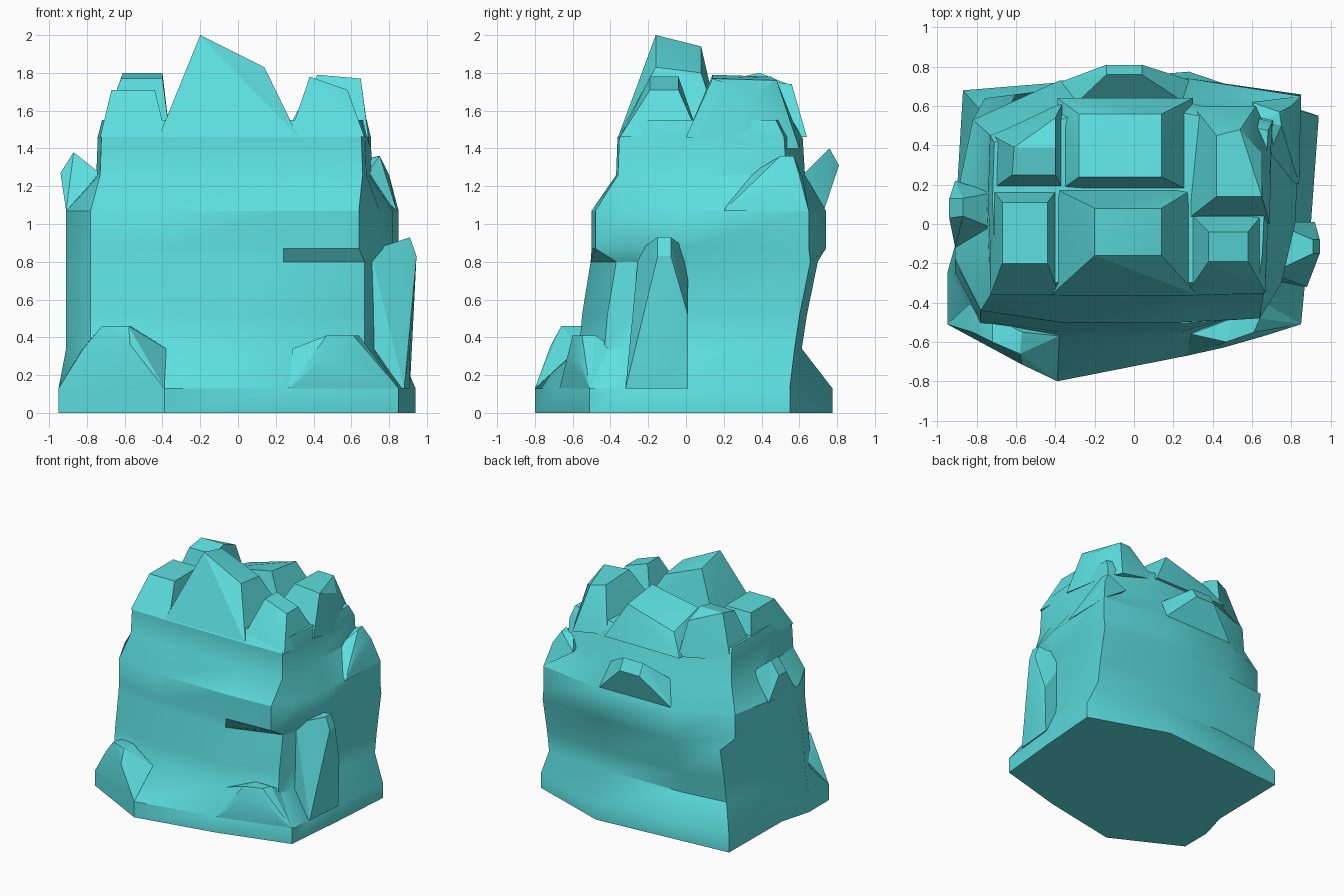
import bpy
import bmesh
import math

default_cube = bpy.data.objects.get("Cube")
if default_cube:
    bpy.data.objects.remove(default_cube, do_unlink=True)

# Single turquoise stone material
stone = bpy.data.materials.new("turquoise_stone")
stone.use_nodes = True
stone_color = (0.11, 0.74, 0.75, 1.0)
stone.diffuse_color = stone_color
stone.node_tree.nodes["Principled BSDF"].inputs["Base Color"].default_value = stone_color


def finish(name, bm, angle):
    """Turn a bmesh into a shaded, coloured object."""
    bmesh.ops.recalc_face_normals(bm, faces=bm.faces)
    mesh = bpy.data.meshes.new(name)
    bm.to_mesh(mesh)
    bm.free()
    mesh.materials.append(stone)
    obj = bpy.data.objects.new(name, mesh)
    bpy.context.collection.objects.link(obj)
    bpy.ops.object.select_all(action="DESELECT")
    obj.select_set(True)
    bpy.context.view_layer.objects.active = obj
    bpy.ops.object.shade_smooth_by_angle(angle=math.radians(angle))
    return obj


def chunk(name, points):
    """Convex faceted lump of rock around a few corner points."""
    bm = bmesh.new()
    for point in points:
        bm.verts.new(point)
    bmesh.ops.convex_hull(bm, input=bm.verts)
    loose = [v for v in bm.verts if not v.link_faces]
    bmesh.ops.delete(bm, geom=loose, context="VERTS")
    bmesh.ops.dissolve_limit(bm, angle_limit=math.radians(4),
                             verts=bm.verts, edges=bm.edges)
    return finish(name, bm, 20)


def crag(name, base, top, heights):
    """Tapered block: base and top are (x0, x1, y0, y1); heights per top corner."""
    def corners(rect):
        x0, x1, y0, y1 = rect
        return [(x0, y0), (x1, y0), (x1, y1), (x0, y1)]
    points = [(x, y, 1.46) for x, y in corners(base)]
    points += [(x, y, z) for (x, y), z in zip(corners(top), heights)]
    return chunk(name, points)


# Body outlines, counter-clockwise from the front corner on the +x side
foot = [(.85, -.51), (.87, -.3), (.9, 0), (.94, .55), (.28, .775), (-.38, .72),
        (-.87, .68), (-.88, 0), (-.95, -.25), (-.95, -.51), (-.39, -.8), (.27, -.67)]
wall = [(.67, -.36), (.71, -.24), (.8, .05), (.85, .7), (.28, .74), (-.38, .73),
        (-.76, .68), (-.91, .1), (-.91, -.18), (-.78, -.44), (-.38, -.5), (.24, -.5)]
shoulder = [(.66, -.36), (.68, -.2), (.69, .05), (.71, .53), (.28, .63), (-.32, .62),
            (-.74, .46), (-.75, .12), (-.74, -.1), (-.73, -.36), (-.38, -.37), (.3, -.37)]

# The upper wall overhangs the recess at the front corner
bulge = [(.64, -.48), (.75, -.3), (.82, 0), (.85, .65)] + wall[4:6] + [(-.82, .53)] + wall[7:]

# Levels: height, outline, x scale, y scale, y shift
levels = [
    (0, foot, 1, 1, 0),
    (.13, foot, 1, 1, 0),
    (.34, wall, 1, .95, -.09),
    (.52, wall, 1, .96, -.07),
    (.8, wall, 1, .97, -.02),
    (.87, bulge, 1, 1, 0),
    (1.07, bulge, 1, 1, 0),
    (1.26, shoulder, 1, 1, 0),
    (1.46, shoulder, .99, .98, 0),
    (1.55, shoulder, .96, .86, .02),
]

# Main body, lofted through the levels
bm = bmesh.new()
rings = [[bm.verts.new((x * sx, y * sy + dy, z)) for x, y in outline]
         for z, outline, sx, sy, dy in levels]
for low, high in zip(rings, rings[1:]):
    for i in range(len(low)):
        j = (i + 1) % len(low)
        bm.faces.new((low[i], low[j], high[j], high[i]))
bm.faces.new(list(reversed(rings[0])))
bm.faces.new(rings[-1])
finish("rock_body", bm, 32)

# Crown of broken blocks
crag("crown_front_right", (-.73, -.38, -.36, .19), (-.67, -.44, -.2, .11),
     (1.71, 1.71, 1.71, 1.71))
crag("crown_peak", (-.42, .32, -.36, .19), (-.2, .14, -.16, .08),
     (2.0, 1.83, 1.8, 1.94))
crag("crown_front_left", (.27, .67, -.35, .07), (.38, .58, -.19, -.04),
     (1.78, 1.71, 1.71, 1.78))
crag("crown_back", (-.39, .3, .16, .64), (-.28, .14, .24, .56),
     (1.7, 1.78, 1.74, 1.62))
chunk("crown_back_right", [
    (-.73, .17, 1.46), (-.36, .17, 1.46), (-.72, .45, 1.46), (-.36, .62, 1.46),
    (-.62, .25, 1.77), (-.4, .25, 1.77), (-.61, .39, 1.8), (-.4, .39, 1.8),
    (-.4, .54, 1.74)])
chunk("crown_back_left", [
    (.24, 0, 1.46), (.69, 0, 1.46), (.7, .42, 1.4), (.3, .6, 1.46), (.62, .6, 1.4),
    (.42, .14, 1.79), (.65, .14, 1.77), (.65, .36, 1.69), (.42, .45, 1.78),
    (.54, .48, 1.76)])

# Boulders at the front corners of the foot
chunk("foot_boulder_right", [
    (-.95, -.51, .13), (-.39, -.8, .13), (-.72, -.6, .46), (-.58, -.66, .46),
    (-.57, -.55, .46), (-.72, -.47, .44), (-.83, -.4, .33), (-.38, -.57, .34),
    (-.57, -.715, .36), (-.82, -.55, .34), (-.5, -.4, .13)])
chunk("foot_boulder_left", [
    (.85, -.51, .13), (.27, -.67, .13), (.47, -.6, .41), (.61, -.55, .41),
    (.64, -.48, .41), (.5, -.48, .41), (.67, -.37, .34), (.29, -.56, .34),
    (.45, -.63, .29), (.66, -.57, .29), (.5, -.4, .13)])

# Tall buttress on the +x side
chunk("side_buttress", [
    (.88, -.32, .13), (.91, .01, .13), (.92, .01, .52), (.91, -.24, .34),
    (.945, -.15, .83), (.945, -.08, .83), (.91, -.15, .93), (.91, -.08, .93),
    (.7, -.25, .86), (.7, .01, .86), (.7, -.3, .13), (.7, .01, .13)])

# Pointed spurs sticking out of the shoulder
chunk("side_spur", [
    (-.91, -.12, 1.07), (-.91, .22, 1.07), (-.94, .03, 1.27), (-.94, .13, 1.27),
    (-.87, .04, 1.38), (-.87, .13, 1.38), (-.72, -.02, 1.26), (-.72, .16, 1.26),
    (-.72, .04, 1.07)])
chunk("back_spur", [
    (-.38, .72, 1.07), (.29, .73, 1.07), (-.14, .76, 1.4), (.04, .76, 1.4),
    (-.14, .81, 1.31), (.04, .81, 1.31), (-.3, .61, 1.25), (.27, .61, 1.25)])
chunk("corner_spur", [
    (.85, .65, 1.07), (.84, .2, 1.07), (.75, .5, 1.36), (.74, .57, 1.36),
    (.8, .45, 1.26), (.8, .6, 1.26), (.66, .3, 1.24), (.6, .62, 1.24), (.66, .52, 1.34)])
